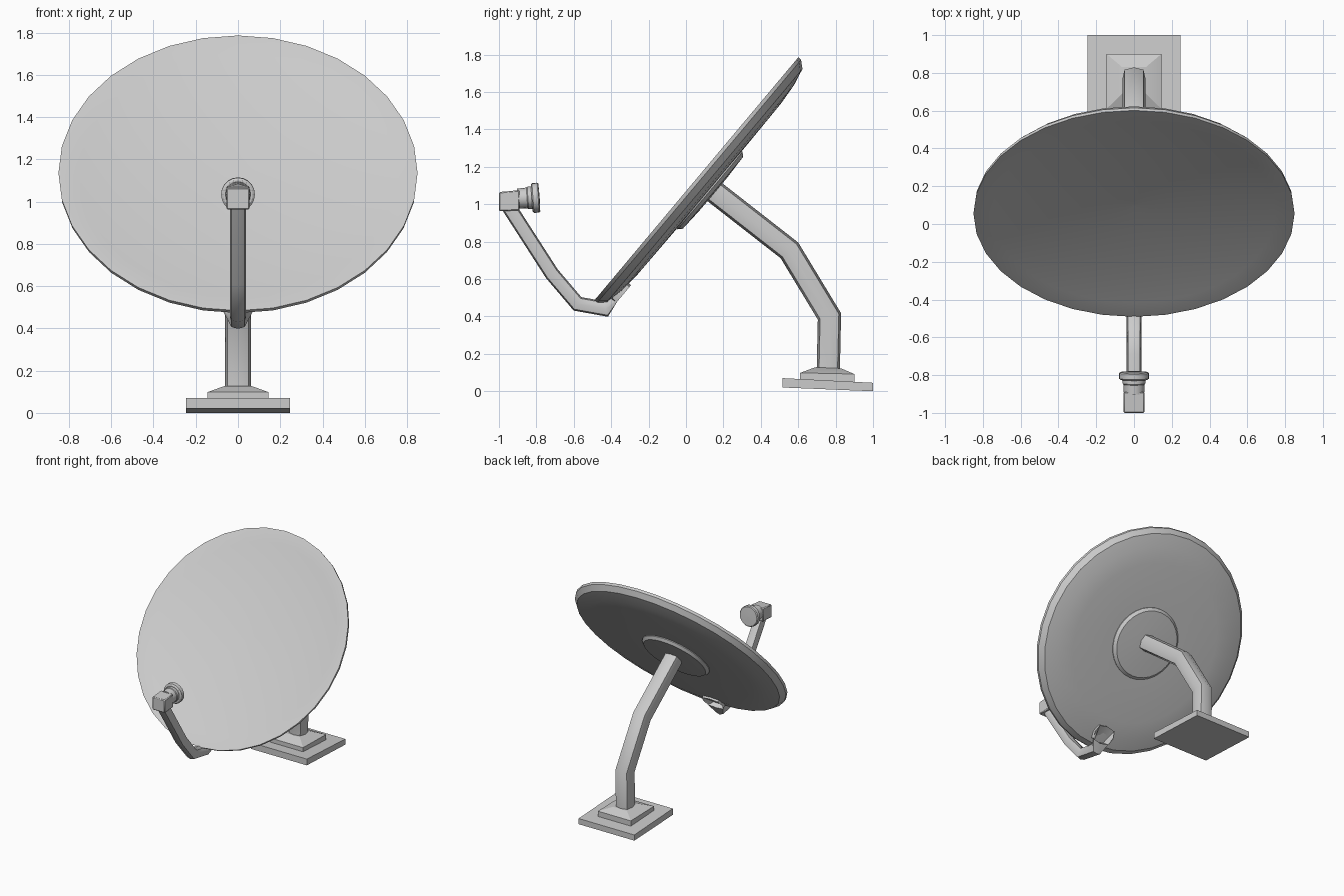
import bpy, bmesh, math
from mathutils import Matrix, Vector

if "Cube" in bpy.data.objects:
    bpy.data.objects.remove(bpy.data.objects["Cube"])

TILT = math.radians(50)          # dish leans back
DISH_C = Vector((0, 0.055, 1.135))


def finish(name, bm, matrix=None, angle=35):
    if matrix:
        bm.transform(matrix)
    bmesh.ops.recalc_face_normals(bm, faces=bm.faces)
    me = bpy.data.meshes.new(name)
    bm.to_mesh(me)
    bm.free()
    ob = bpy.data.objects.new(name, me)
    bpy.context.collection.objects.link(ob)
    bpy.ops.object.select_all(action='DESELECT')
    ob.select_set(True)
    bpy.context.view_layer.objects.active = ob
    bpy.ops.object.shade_smooth_by_angle(angle=math.radians(angle))
    return ob


def loft(name, rings, matrix=None, angle=35):
    """Skin equal-length rings of points and cap both ends."""
    bm = bmesh.new()
    vs = [[bm.verts.new(p) for p in r] for r in rings]
    n = len(vs[0])
    for a, b in zip(vs, vs[1:]):
        for i in range(n):
            bm.faces.new((a[i], a[(i + 1) % n], b[(i + 1) % n], b[i]))
    bm.faces.new(vs[0])
    bm.faces.new(vs[-1])
    return finish(name, bm, matrix, angle)


def lathe(name, profile, seg, centre, rot, angle=35):
    rings = [[(r * math.sin(2 * math.pi * i / seg), r * math.cos(2 * math.pi * i / seg), z)
              for i in range(seg)] for r, z in profile]
    return loft(name, rings, Matrix.Translation(centre) @ Matrix.Rotation(rot, 4, 'X'), angle)


def rounded_ring(centre, across, hx, hd):
    """Eight-sided, slightly squared section; 'across' is a direction in the yz plane."""
    pts = [(1, 0), (.8, .8), (0, 1), (-.8, .8), (-1, 0), (-.8, -.8), (0, -1), (.8, -.8)]
    return [centre + Vector((hx * a, 0, 0)) + across * (hd * b) for a, b in pts]


def tube_rings(path, r):
    pts = [Vector((0, y, z)) for y, z in path]
    rings = []
    for i, p in enumerate(pts):
        d0 = (p - pts[max(i - 1, 0)]).normalized() if i else (pts[1] - p).normalized()
        d1 = (pts[i + 1] - p).normalized() if i < len(pts) - 1 else d0
        t = (d0 + d1).normalized()
        rings.append(rounded_ring(p, Vector((0, -t.z, t.y)), r, r / max(t.dot(d0), .5)))
    return rings


def rect(hx, y0, y1, z0, z1):
    return [(-hx, y0, z0), (hx, y0, z0), (hx, y1, z1), (-hx, y1, z1)]


# Reflector dish and the round mounting disc behind it
lathe("dish", [(.01, -.06), (.2, -.056), (.4, -.046), (.6, -.03), (.75, -.012), (.835, 0),
               (.85, 0), (.848, -.02), (.815, -.057), (.72, -.078), (.6, -.088), (.3, -.091), (.01, -.091)],
      32, DISH_C, TILT)
lathe("mounting_disc", [(.27, -.085), (.27, -.097), (.25, -.116), (.12, -.122), (.01, -.123)],
      32, DISH_C, TILT)

# Bent support mast
loft("mast", tube_rings([(.76, .08), (.767, .40), (.553, .753), (.13, 1.083)], .062))

# Base plate, slightly sloped, and tapered collar
loft("base_plate", [rect(.245, .515, 1, .02, 0), rect(.245, .515, 1, .07, .045)])
loft("base_collar", [rect(.145, .61, .90, .05, .04), rect(.145, .61, .90, .098, .092),
                     rect(.062, .69, .83, .128, .122)], angle=20)

# Feed arm ending in a flared foot on the back of the dish
u = Vector((0, math.cos(TILT), math.sin(TILT)))
n = Vector((0, -math.sin(TILT), math.cos(TILT)))
arm = tube_rings([(-.95, .99), (-.717, .628), (-.58, .467), (-.43, .44), (-.40, .47)], .039)[:4]
foot = DISH_C - u * .725
arm.append(rounded_ring(foot - n * .098, u, .085, .066))
arm.append(rounded_ring(foot - n * .06, u, .085, .066))
loft("feed_arm", arm, angle=40)

# Feed head: block, horn body and flange
block = loft("feed_block", [rect(.055, -1, -.89, .962, .967), rect(.055, -1, -.89, 1.065, 1.075)])
bev = block.modifiers.new("soft_edges", 'BEVEL')
bev.width = .006
lathe("feed_horn", [(.054, -.01), (.056, .04), (.06, .045), (.06, .08)],
      16, (0, -.89, 1.03), math.radians(-86))
lathe("feed_flange", [(.07, .065), (.08, .072), (.08, .10), (.074, .106), (.01, .108)],
      20, (0, -.89, 1.028), math.radians(-86))
